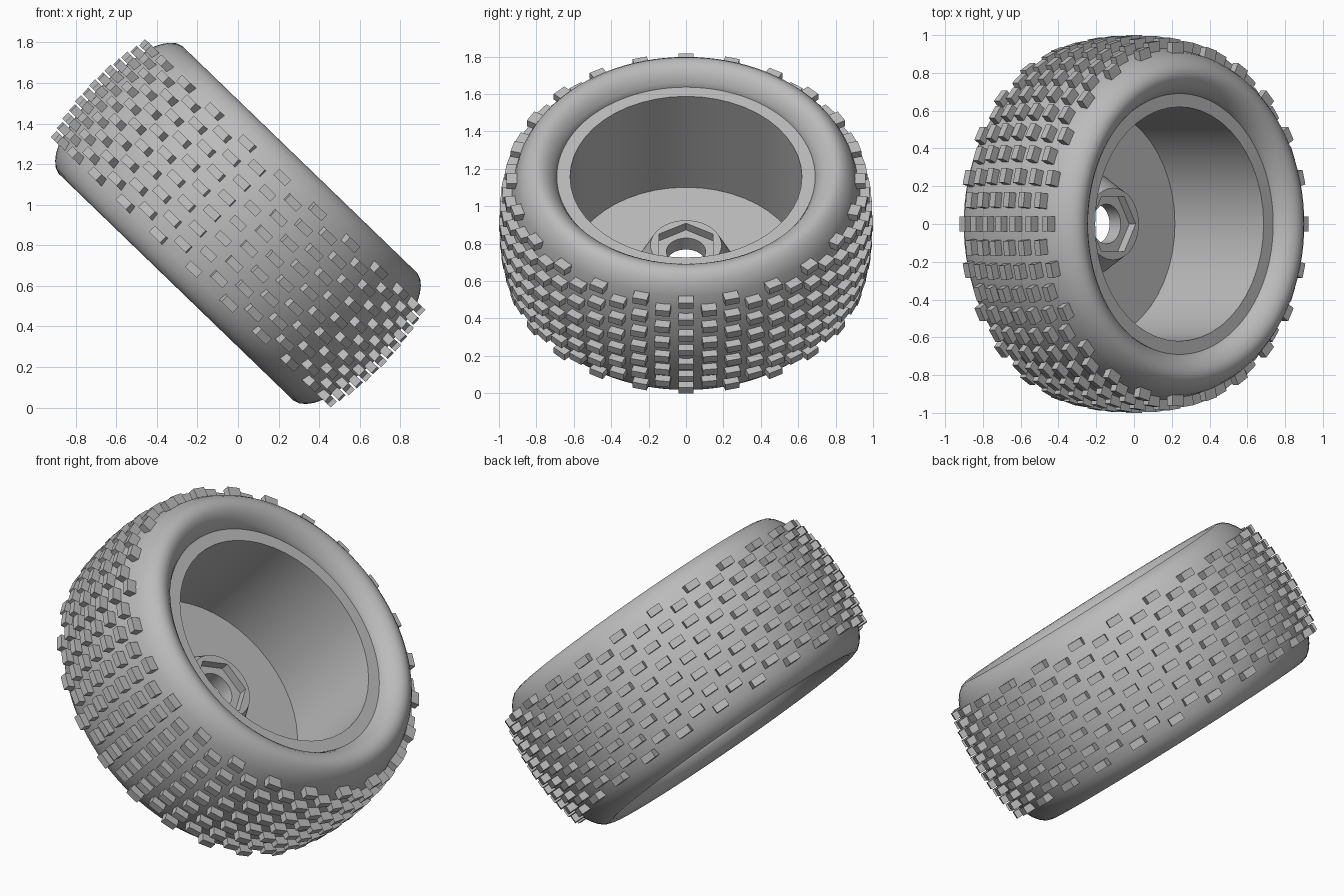
import bpy, bmesh, math
from mathutils import Matrix

if "Cube" in bpy.data.objects:
    bpy.data.objects.remove(bpy.data.objects["Cube"])

TILT = math.radians(44)
PLACE = Matrix.Translation((0, 0, 0.908)) @ Matrix.Rotation(TILT, 4, 'Y')

grey = bpy.data.materials.new("plain grey")
grey.diffuse_color = (0.5, 0.5, 0.5, 1)
grey.use_nodes = True
grey.node_tree.nodes["Principled BSDF"].inputs["Base Color"].default_value = grey.diffuse_color


def finish(name, bm, smooth_angle=None):
    bmesh.ops.recalc_face_normals(bm, faces=bm.faces[:])
    mesh = bpy.data.meshes.new(name)
    bm.to_mesh(mesh)
    bm.free()
    mesh.materials.append(grey)
    ob = bpy.data.objects.new(name, mesh)
    bpy.context.collection.objects.link(ob)
    ob.matrix_world = PLACE
    if smooth_angle:
        bpy.ops.object.select_all(action='DESELECT')
        ob.select_set(True)
        bpy.context.view_layer.objects.active = ob
        bpy.ops.object.shade_smooth_by_angle(angle=math.radians(smooth_angle))
    return ob


def lathe(name, profile, steps, smooth_angle):
    """Spin a closed (radius, height) profile; a radius may be a function of angle."""
    bm = bmesh.new()
    rings = []
    for i in range(steps):
        a = 2 * math.pi * i / steps
        ring = []
        for r, z in profile:
            r = r(a) if callable(r) else r
            ring.append(bm.verts.new((r * math.cos(a), r * math.sin(a), z)))
        rings.append(ring)
    n = len(profile)
    for i in range(steps):
        a, b = rings[i], rings[(i + 1) % steps]
        for j in range(n):
            k = (j + 1) % n
            bm.faces.new((a[j], b[j], b[k], a[k]))
    return finish(name, bm, smooth_angle)


# Tyre: half profile from bead to crown, mirrored to the other sidewall
half = [(0.69, 0.345), (0.703, 0.37), (0.72, 0.395), (0.745, 0.418), (0.775, 0.434),
        (0.805, 0.438), (0.835, 0.428), (0.862, 0.405), (0.885, 0.375),
        (0.905, 0.335), (0.925, 0.26), (0.943, 0.16), (0.952, 0.08)]
tyre_profile = half + [(0.955, 0)] + [(r, -z) for r, z in reversed(half)]
lathe("tyre", tyre_profile, 96, 40)


# Rim: lip, deep barrel, floor, conical hub with hexagonal socket and through hole
def hexagon(a):
    return 0.145 / math.cos(a % (math.pi / 3) - math.pi / 6)


rim_profile = [(0.695, 0.346), (0.62, 0.346), (0.62, -0.33), (0.27, -0.33),
               (0.19, -0.16), (hexagon, -0.16), (hexagon, -0.21), (0.105, -0.21),
               (0.105, -0.295), (0.19, -0.295), (0.19, -0.35), (0.695, -0.35)]
lathe("rim", rim_profile, 48, 25)

# Tread knobs: 48 columns, alternating seven and six rows on a crowned surface
COLUMNS, PITCH = 48, 0.1047
bm = bmesh.new()
for c in range(COLUMNS):
    turn = Matrix.Rotation(2 * math.pi * c / COLUMNS, 4, 'Z')
    rows = 7 if c % 2 == 0 else 6
    for k in range(rows):
        z = (k - (rows - 1) / 2) * PITCH
        top = 1 - 0.04 * (z / 0.314) ** 2
        size = Matrix.Diagonal((0.08, 0.08, 0.042, 1))
        bmesh.ops.create_cube(
            bm, size=1, matrix=turn @ Matrix.Translation((top - 0.04, 0, z)) @ size)
finish("tread_knobs", bm)
